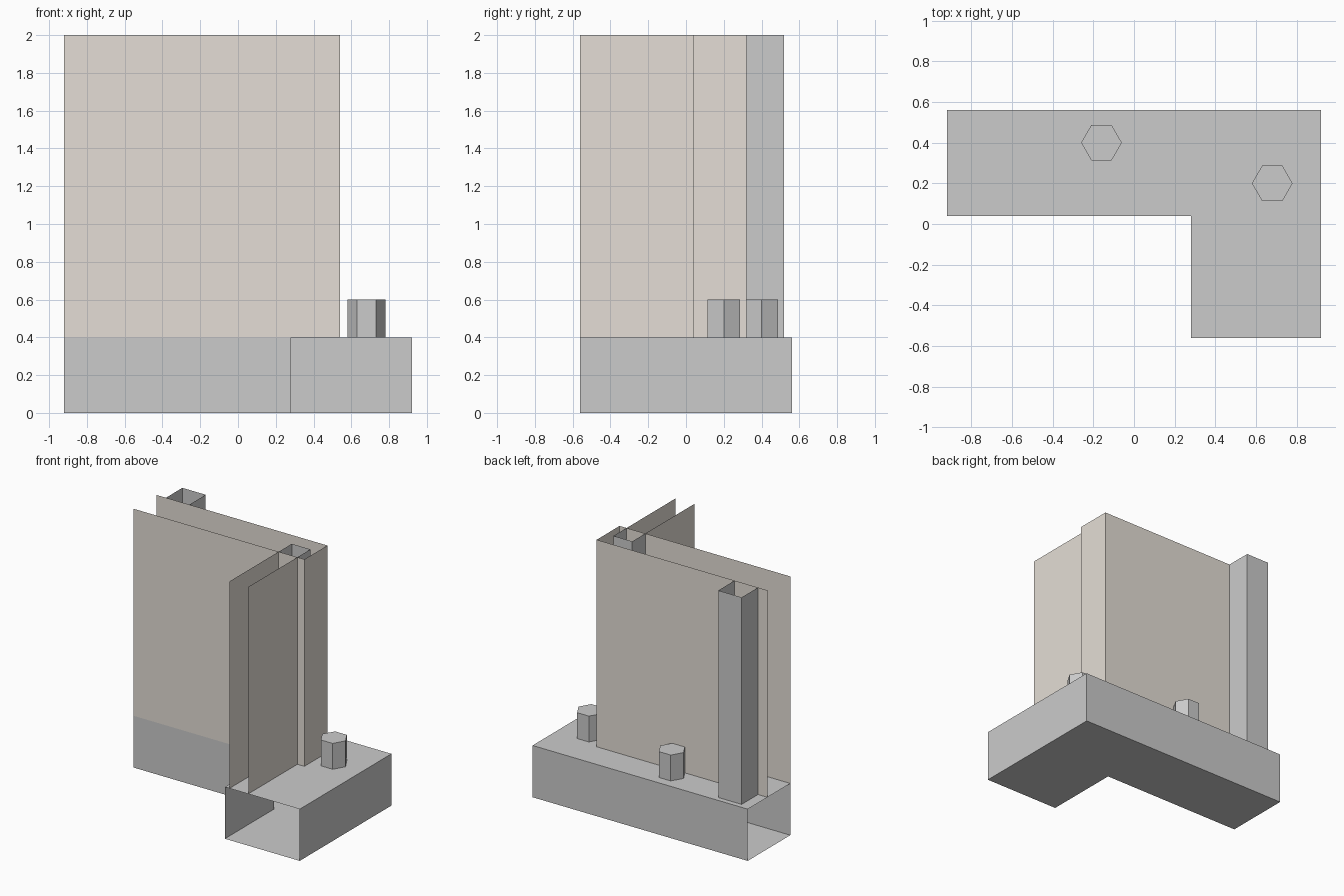
import bpy, bmesh
from math import cos, sin, pi

if "Cube" in bpy.data.objects:
    bpy.data.objects.remove(bpy.data.objects["Cube"])

BASE_H, TOP = 0.4, 2.0


def sheet(name, paths, z0, z1, caps=(), mat=None):
    """Extrude open or closed plan paths into thin sheets; caps are (outline, z)."""
    bm = bmesh.new()
    for path in paths:
        for (ax, ay), (bx, by) in zip(path, path[1:]):
            bm.faces.new([bm.verts.new(p) for p in
                          ((ax, ay, z0), (bx, by, z0), (bx, by, z1), (ax, ay, z1))])
    for outline, z in caps:
        f = bm.faces.new([bm.verts.new((x, y, z)) for x, y in outline])
        f.normal_update()
        if (f.normal.z > 0) != (z == z1):
            f.normal_flip()
    bmesh.ops.remove_doubles(bm, verts=bm.verts, dist=1e-4)
    me = bpy.data.meshes.new(name)
    bm.to_mesh(me)
    bm.free()
    ob = bpy.data.objects.new(name, me)
    bpy.context.collection.objects.link(ob)
    if mat:
        me.materials.append(mat)
    return ob


wall_mat = bpy.data.materials.new("wall_grey")
wall_mat.diffuse_color = (0.78, 0.73, 0.67, 1)
wall_mat.use_nodes = True
wall_mat.node_tree.nodes["Principled BSDF"].inputs["Base Color"].default_value = wall_mat.diffuse_color

# L-shaped hollow base, open at its two ends
inner = [(-0.92, 0.04), (0.28, 0.04), (0.28, -0.56)]
outer = [(0.92, -0.56), (0.92, 0.56), (-0.92, 0.56)]
sheet("base", [inner, outer], 0, BASE_H,
      [(inner + outer, 0), (inner + outer, BASE_H)])

# Hollow wall, open at the left end and at the top
sheet("wall", [[(-0.92, 0.04), (0.54, 0.04), (0.54, 0.32), (-0.92, 0.32)]],
      BASE_H, TOP, mat=wall_mat)

# Side wall: two sheets running to the front
sheet("side_wall", [[(0.32, -0.56), (0.32, 0.04)], [(0.48, 0.04), (0.48, -0.56)]],
      BASE_H, TOP, mat=wall_mat)

# Square posts standing against the wall sheets
for name, x0, x1, y0, y1 in (("back_post", -0.84, -0.64, 0.32, 0.52),
                             ("inner_post", 0.32, 0.48, 0.04, 0.20)):
    sheet(name, [[(x1, y0), (x1, y1), (x0, y1), (x0, y0)]], BASE_H, TOP)

# Hexagonal bolts on the base
for name, cx, cy in (("left_bolt", -0.16, 0.40), ("right_bolt", 0.68, 0.20)):
    ring = [(cx + 0.1 * cos(i * pi / 3), cy + 0.1 * sin(i * pi / 3)) for i in range(6)]
    sheet(name, [ring + ring[:1]], BASE_H, 0.6, [(ring, 0.6)])
